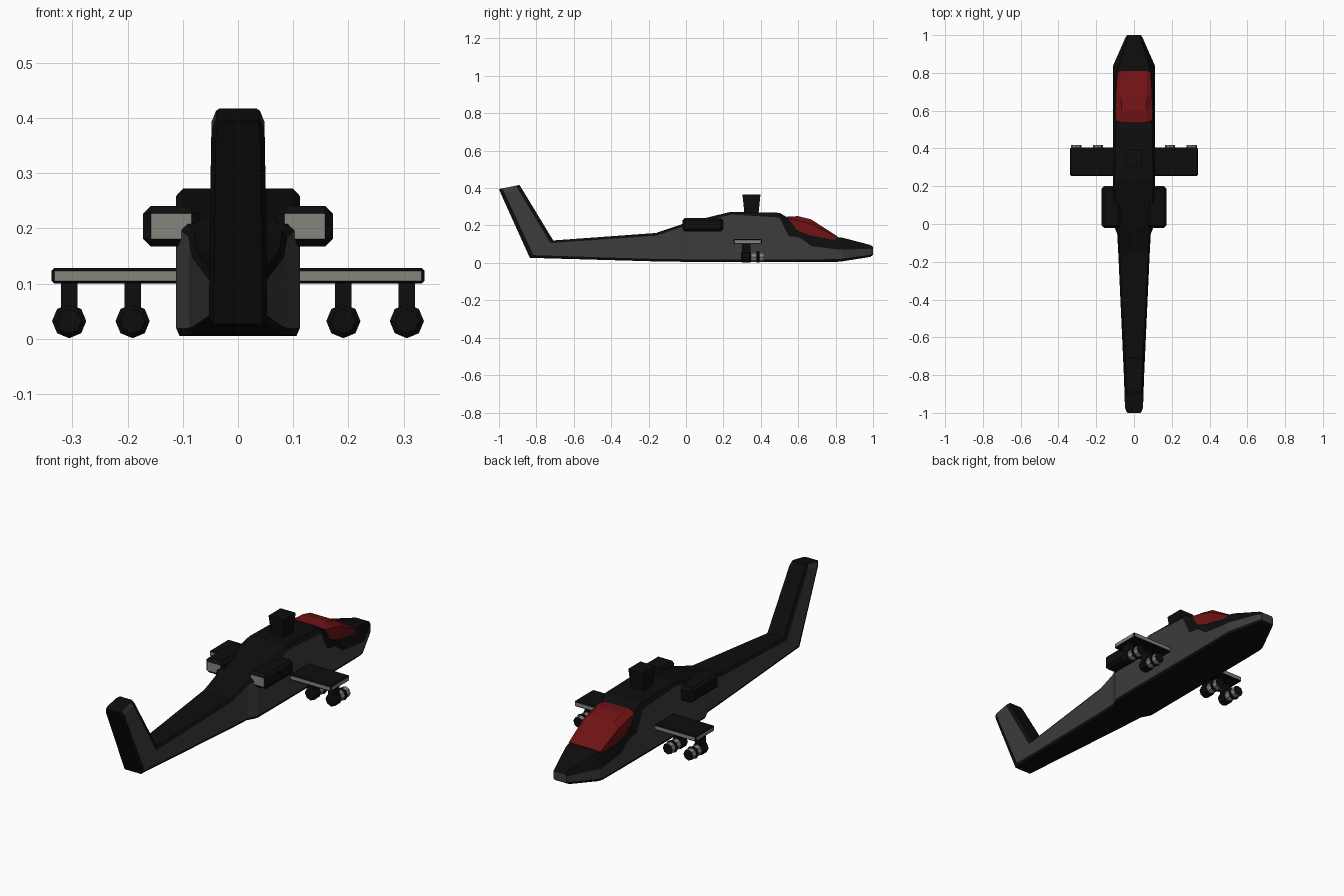
import bpy, bmesh, math
from mathutils import Vector

if "Cube" in bpy.data.objects:
    bpy.data.objects.remove(bpy.data.objects["Cube"])


def mat(name, c):
    m = bpy.data.materials.new(name)
    m.diffuse_color = (*c, 1)
    m.use_nodes = True
    m.node_tree.nodes["Principled BSDF"].inputs["Base Color"].default_value = m.diffuse_color
    return m


BLACK, GREY, RED, STEEL = MATS = [
    mat("black", (.004, .004, .004)), mat("dark grey", (.045, .045, .045)),
    mat("canopy red", (.16, .006, .007)), mat("light grey", (.24, .23, .205))]


def finish(name, bm):
    bmesh.ops.recalc_face_normals(bm, faces=bm.faces[:])
    me = bpy.data.meshes.new(name)
    bm.to_mesh(me)
    bm.free()
    for m in MATS:
        me.materials.append(m)
    ob = bpy.data.objects.new(name, me)
    bpy.context.collection.objects.link(ob)
    return ob


def loft(name, sections, edge=0, side=0, caps=(0, 0)):
    """Sections: bottom y,z, top y,z, lower bevel, shoulder drop, half width, bottom and top half width."""
    bm = bmesh.new()
    rings = []
    for yb, zb, yt, zt, e, s, w, wb, wt in sections:
        b, t = Vector((0, yb, zb)), Vector((0, yt, zt))
        d = (t - b).normalized()
        half = [(wb, b), (w, b + d * e), (w, t - d * s), (wt, t)]
        pts = [Vector((x, p.y, p.z)) for x, p in half]
        pts += [Vector((-x, p.y, p.z)) for x, p in reversed(half)]
        rings.append([bm.verts.new(p) for p in pts])
    for a, b in zip(rings, rings[1:]):
        for i in range(8):
            j = (i + 1) % 8
            f = bm.faces.new((a[i], a[j], b[j], b[i]))
            f.material_index = side if i in (1, 5) else edge
    for r, m in zip((rings[0], rings[-1]), caps):
        bm.faces.new(r).material_index = m
    return finish(name, bm)


def box(name, lo, hi, bevel=0, rule=None, taper=1):
    bm = bmesh.new()
    bmesh.ops.create_cube(bm, size=1)
    lo, hi = Vector(lo), Vector(hi)
    for v in bm.verts:
        k = taper if v.co.z < 0 else 1
        c = Vector((v.co.x * k, v.co.y * k, v.co.z))
        v.co = (lo + hi) / 2 + c * (hi - lo)
    if bevel:
        bmesh.ops.bevel(bm, geom=bm.edges[:], offset=bevel, segments=1, affect='EDGES')
    ob = finish(name, bm)
    if rule:
        for p in ob.data.polygons:
            p.material_index = rule(p.normal)
    return ob


def upright(y, zb, zt, e, s, w, wt):
    return (y, zb, y, zt, e, s, w, w - .006, wt)


# fuselage, tail boom and swept fin as one loft from fin tip to nose
loft("fuselage", [
    (-1, .395, -.89, .417, .02, .02, .040, .034, .034),
    (-.992, .375, -.878, .397, .02, .02, .048, .040, .040),
    (-.835, .027, -.71, .12, .024, .02, .053, .045, .045),
    upright(-.16, .008, .16, .013, .012, .083, .075),
    upright(-.05, .007, .197, .013, .012, .089, .080),
    upright(0, .005, .215, .014, .012, .112, .098),
    upright(.235, .005, .272, .014, .013, .112, .100),
    upright(.50, .005, .268, .014, .025, .112, .098),
    upright(.55, .005, .238, .014, .095, .112, .090),
    upright(.61, .005, .170, .014, .035, .112, .097),
    upright(.67, .005, .152, .014, .062, .112, .094),
    upright(.81, .006, .138, .014, .066, .112, .082),
    upright(.84, .009, .134, .014, .063, .110, .078),
    upright(.985, .032, .096, .012, .020, .046, .034),
    upright(1, .042, .086, .008, .012, .037, .030),
], side=1, caps=(0, 1))

# faceted red canopy
loft("canopy", [
    (.60, .165, .54, .247, .005, .012, .098, .098, .066),
    (.65, .150, .60, .250, .005, .030, .098, .098, .066),
    (.70, .140, .67, .232, .005, .030, .096, .096, .068),
    (.795, .122, .81, .142, .005, .006, .088, .088, .070),
], edge=2, side=2, caps=(2, 2))

# rotor mast head
box("rotor_mast", (-.042, .302, .26), (.042, .398, .365), taper=.78)

for s, tag in ((-1, "left"), (1, "right")):
    def span(a, b):
        return min(s * a, s * b), max(s * a, s * b)

    # engine nacelle with light exhaust face
    x0, x1 = span(.07, .172)
    box("engine_" + tag, (x0, -.02, .167), (x1, .20, .241), .014,
        lambda n: 3 if n.y < -.9 else 0)
    # stub wing with light edge faces
    x0, x1 = span(.09, .338)
    box("stub_wing_" + tag, (x0, .255, .100), (x1, .405, .128), .005,
        lambda n: 3 if max(abs(n.x), abs(n.y)) > .9 else 0)
    # hanging pods with light bands
    for k, px in enumerate((.191, .306)):
        x = s * px
        box(f"pylon_{tag}_{k}", (x - .015, .30, .04), (x + .015, .345, .104))
        bm = bmesh.new()
        rings = []
        prof = [(.293, .022), (.302, .031), (.343, .031), (.347, .026), (.376, .026),
                (.379, .031), (.390, .031), (.393, .027), (.418, .027)]
        for y, r in prof:
            rings.append([bm.verts.new((x + r * math.sin(i * math.pi / 4), y,
                                        .032 - r * math.cos(i * math.pi / 4)))
                          for i in range(8)])
        for q, (a, b) in enumerate(zip(rings, rings[1:])):
            for i in range(8):
                j = (i + 1) % 8
                f = bm.faces.new((a[i], a[j], b[j], b[i]))
                f.material_index = 3 if q in (3, 7) else 0
        bm.faces.new(rings[0])
        bm.faces.new(rings[-1])
        finish(f"pod_{tag}_{k}", bm)
